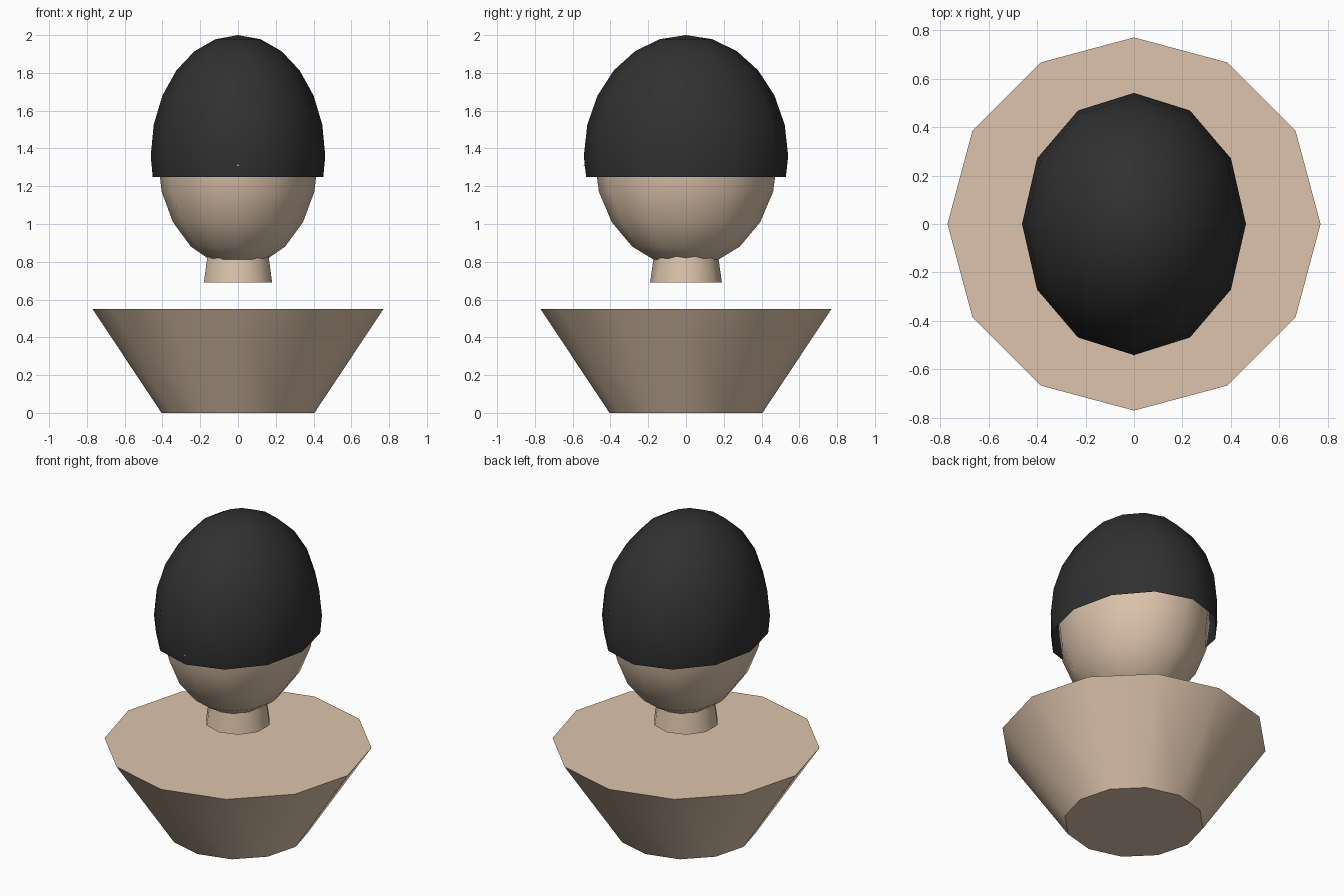
import bpy, bmesh, math
from mathutils import Matrix

if "Cube" in bpy.data.objects:
    bpy.data.objects.remove(bpy.data.objects["Cube"])


def material(name, rgb):
    m = bpy.data.materials.new(name)
    m.diffuse_color = (*rgb, 1.0)
    m.use_nodes = True
    m.node_tree.nodes["Principled BSDF"].inputs["Base Color"].default_value = m.diffuse_color
    return m


skin = material("light skin", (0.72, 0.55, 0.41))
black = material("soft black", (0.03, 0.03, 0.03))


def finish(name, bm, mat):
    bmesh.ops.recalc_face_normals(bm, faces=bm.faces)
    me = bpy.data.meshes.new(name)
    bm.to_mesh(me)
    bm.free()
    me.materials.append(mat)
    ob = bpy.data.objects.new(name, me)
    bpy.context.collection.objects.link(ob)
    bpy.ops.object.select_all(action='DESELECT')
    ob.select_set(True)
    bpy.context.view_layer.objects.active = ob
    bpy.ops.object.shade_smooth_by_angle(angle=math.radians(45))
    return ob


def cone(name, sides, r1, r2, depth, matrix, mat):
    bm = bmesh.new()
    bmesh.ops.create_cone(bm, cap_ends=True, segments=sides, radius1=r1,
                          radius2=r2, depth=depth, matrix=matrix)
    return finish(name, bm, mat)


def ellipsoid(name, rings, radii, z, mat, cut=None):
    bm = bmesh.new()
    bmesh.ops.create_uvsphere(bm, u_segments=12, v_segments=rings, radius=1,
                              matrix=Matrix.Translation((0, 0, z)) @ Matrix.Diagonal((*radii, 1)))
    if cut is not None:
        bmesh.ops.bisect_plane(bm, geom=bm.verts[:] + bm.edges[:] + bm.faces[:],
                               plane_co=(0, 0, cut), plane_no=(0, 0, 1), clear_inner=True)
    return finish(name, bm, mat)


# Flared torso block
cone("torso", 12, 0.405, 0.77, 0.55, Matrix.Translation((0, 0, 0.275)), skin)

# Neck stub tucked into the head
cone("neck", 10, 0.19, 0.155, 0.25, Matrix.Translation((0, 0, 0.815)), skin)

# Head
ellipsoid("head", 10, (0.425, 0.485, 0.58), 1.35, skin)

# Nose, almost wholly under the hair
cone("nose", 8, 0.05, 0.0, 0.10,
     Matrix.Translation((0, -0.494, 1.31)) @ Matrix.Rotation(math.pi / 2, 4, 'X'), skin)

# Open dome of hair
ellipsoid("hair_cap", 12, (0.462, 0.541, 0.64), 1.36, black, cut=1.25)
